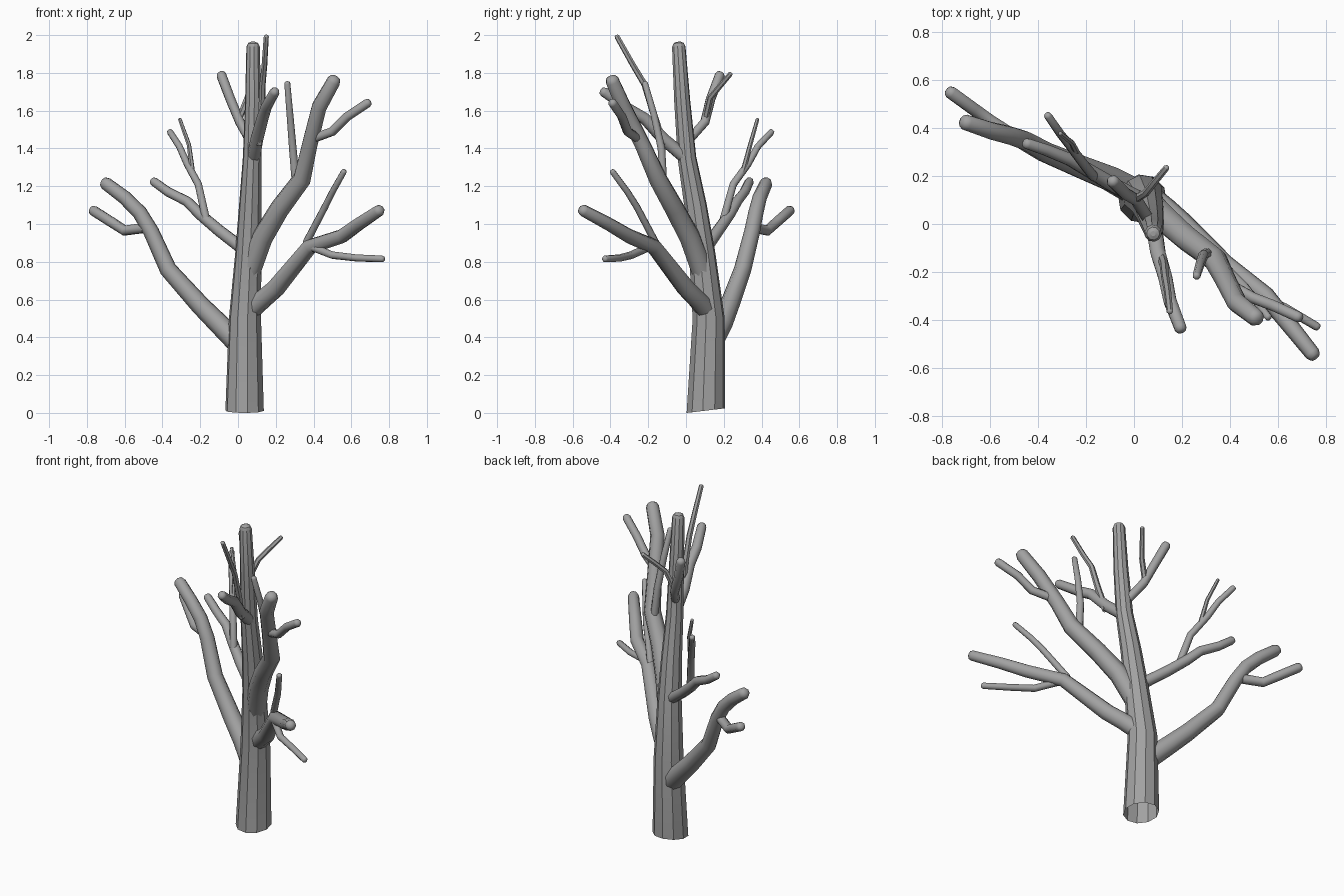
import bpy, bmesh, math
from mathutils import Vector

if "Cube" in bpy.data.objects:
    bpy.data.objects.remove(bpy.data.objects["Cube"])

bark = bpy.data.materials.new("grey_bark")
bark.use_nodes = True
GREY = (0.36, 0.36, 0.36, 1)
bark.diffuse_color = GREY
bark.node_tree.nodes["Principled BSDF"].inputs["Base Color"].default_value = GREY


def limb(name, points, radii, sides=8, base_tilt=0, sharp=50):
    """Sweep a tapering ring along the points and round off the far end."""
    pts = [Vector(p) for p in points]
    n = len(pts)
    if len(radii) == 2:
        a, b = radii
        radii = [a + (b - a) * i / (n - 1) for i in range(n)]
    tangents = [(pts[min(i + 1, n - 1)] - pts[max(i - 1, 0)]).normalized()
                for i in range(n)]
    # Blunt tip: the end point is the peak of a short tapered cap
    d, r = (pts[-1] - pts[-2]).normalized(), radii[-1]
    tip = pts[-1].copy()
    pts[-1] = tip - d * r * 0.75
    pts.append(tip - d * r * 0.2)
    pts.append(tip)
    radii = list(radii) + [r * 0.75, r * 0.3]
    tangents += [d, d]

    bm = bmesh.new()
    rings = []
    t0 = Vector((0, 0, 1)) if base_tilt else tangents[0]
    side = t0.orthogonal().normalized()
    for p, t, r in zip(pts, tangents, radii):
        if not rings and base_tilt:
            t = t0
        side = (side - t * side.dot(t)).normalized()
        up = t.cross(side)
        ring = []
        for k in range(sides):
            ang = 2 * math.pi * (k + 0.5) / sides
            ring.append(bm.verts.new(p + (side * math.cos(ang) + up * math.sin(ang)) * r))
        rings.append(ring)
    for v in rings[0]:
        v.co.z += base_tilt * (v.co.y - pts[0].y)
    for lo, hi in zip(rings, rings[1:]):
        for k in range(sides):
            j = (k + 1) % sides
            bm.faces.new((lo[k], lo[j], hi[j], hi[k]))
    bm.faces.new(rings[-1])
    bmesh.ops.recalc_face_normals(bm, faces=bm.faces)
    mesh = bpy.data.meshes.new(name)
    bm.to_mesh(mesh)
    bm.free()
    mesh.materials.append(bark)
    obj = bpy.data.objects.new(name, mesh)
    bpy.context.collection.objects.link(obj)
    bpy.ops.object.select_all(action="DESELECT")
    obj.select_set(True)
    bpy.context.view_layer.objects.active = obj
    bpy.ops.object.shade_smooth_by_angle(angle=math.radians(sharp))


# Trunk, open underneath
limb("trunk",
     [(.035, .105, .012), (.037, .12, .5), (.055, .085, .85), (.065, .05, 1.1),
      (.075, .005, 1.35), (.08, -.02, 1.65), (.08, -.04, 1.965)],
     [.103, .086, .07, .06, .05, .043, .036], sides=10, base_tilt=0.12, sharp=25)

# Low right limb and its twig
limb("lower_right_branch",
     [(.01, .13, .36), (-.1, .19, .47), (-.2, .23, .57), (-.37, .3, .76), (-.46, .35, .96),
      (-.52, .37, 1.06), (-.6, .39, 1.14), (-.72, .43, 1.23)],
     [.06, .056, .052, .046, .042, .04, .038, .035])
limb("lower_right_twig",
     [(-.49, .36, .98), (-.6, .43, .965), (-.67, .48, 1.01), (-.78, .56, 1.08)], (.028, .028))

# Middle right limb and its forked twig
limb("middle_right_branch",
     [(.05, .09, .85), (-.1, .17, .965), (-.2, .23, 1.05), (-.27, .27, 1.12),
      (-.37, .31, 1.17), (-.46, .34, 1.235)], (.034, .024))
limb("middle_right_twig",
     [(-.17, .2, 1.03), (-.21, .25, 1.21), (-.27, .33, 1.32), (-.31, .38, 1.41),
      (-.365, .46, 1.495)], (.022, .017))
limb("middle_right_fork",
     [(-.24, .3, 1.27), (-.26, .34, 1.42), (-.31, .38, 1.56)], (.014, .01), sides=6)

# Small rear limb at the top
limb("upper_rear_branch",
     [(.06, .02, 1.45), (.01, .1, 1.54), (-.04, .13, 1.66), (-.095, .185, 1.805)],
     (.025, .027))
limb("upper_rear_twig",
     [(.0, .1, 1.54), (.05, .13, 1.67), (.09, .18, 1.73), (.14, .24, 1.8)],
     (.017, .013), sides=6)

# Small front limb at the top
limb("upper_front_branch",
     [(.08, .01, 1.34), (.1, -.12, 1.45), (.13, -.22, 1.56), (.15, -.32, 1.62),
      (.2, -.45, 1.71)], (.036, .027))
limb("upper_front_twig",
     [(.11, -.12, 1.42), (.125, -.17, 1.58), (.13, -.22, 1.74), (.14, -.28, 1.84),
      (.15, -.37, 2.0)], (.02, .014), sides=6)

# High left limb and its twigs
limb("upper_left_branch",
     [(.06, .09, .74), (.13, .02, .93), (.22, -.06, 1.08), (.34, -.15, 1.24),
      (.38, -.23, 1.42), (.43, -.33, 1.62), (.52, -.4, 1.78)],
     [.06, .058, .054, .05, .044, .042, .038])
limb("upper_left_twig",
     [(.39, -.25, 1.45), (.5, -.31, 1.49), (.58, -.34, 1.57), (.7, -.395, 1.65)], (.025, .024))
limb("upright_left_twig",
     [(.31, -.12, 1.18), (.29, -.13, 1.4), (.275, -.17, 1.58), (.26, -.22, 1.755)], (.024, .017))

# Low left limb and its twigs
limb("lower_left_branch",
     [(.05, .12, .53), (.13, .06, .6), (.2, 0, .66), (.38, -.17, .88), (.55, -.3, .935),
      (.64, -.41, 1), (.76, -.56, 1.08)],
     [.056, .052, .05, .042, .039, .036, .032])
limb("lower_left_upright_twig",
     [(.36, -.16, .9), (.46, -.26, 1.09), (.5, -.31, 1.17), (.565, -.395, 1.285)], (.02, .016))
limb("lower_left_drooping_twig",
     [(.36, -.17, .89), (.5, -.29, .835), (.63, -.35, .82), (.775, -.435, .815)], (.022, .018))
